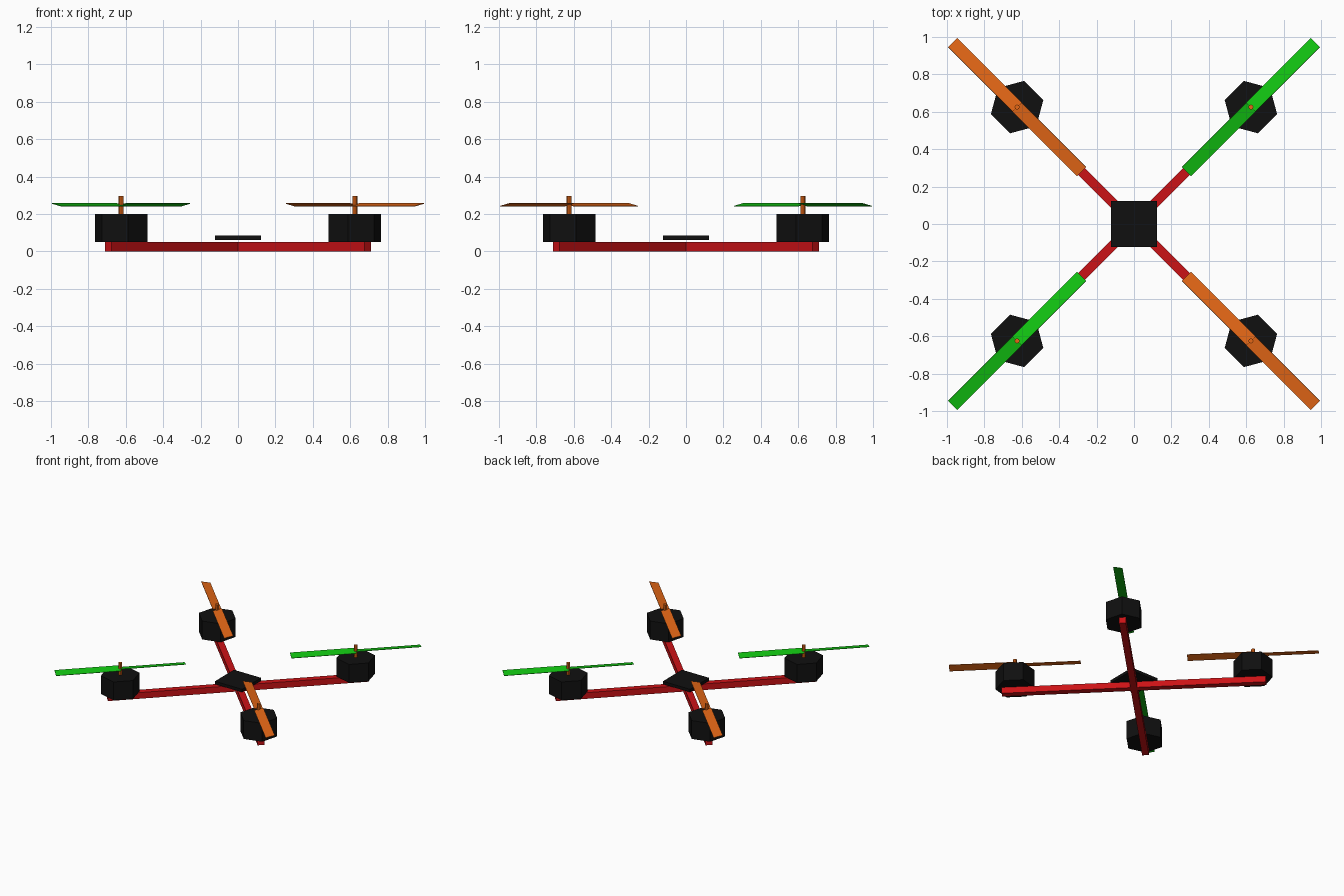
import bpy, bmesh, math
from mathutils import Matrix

if "Cube" in bpy.data.objects:
    bpy.data.objects.remove(bpy.data.objects["Cube"])


def material(name, rgb):
    m = bpy.data.materials.new(name)
    m.diffuse_color = (*rgb, 1)
    m.use_nodes = True
    m.node_tree.nodes["Principled BSDF"].inputs["Base Color"].default_value = m.diffuse_color
    return m


RED = material("red", (0.6, 0.006, 0.008))
BLACK = material("black", (0.005, 0.005, 0.005))
GREEN = material("green", (0.006, 0.55, 0.006))
ORANGE = material("orange", (0.8, 0.14, 0.008))


def finish(name, bm, mat, matrix=Matrix()):
    me = bpy.data.meshes.new(name)
    bm.transform(matrix)
    bm.to_mesh(me)
    bm.free()
    me.materials.append(mat)
    ob = bpy.data.objects.new(name, me)
    bpy.context.collection.objects.link(ob)
    return ob


def add_box(bm, size, matrix=Matrix()):
    bmesh.ops.create_cube(bm, size=1, matrix=matrix @ Matrix.Diagonal((*size, 1)))


def prism(name, sides, radius, z0, z1, mat, matrix):
    bm = bmesh.new()
    bmesh.ops.create_cone(bm, cap_ends=True, segments=sides, radius1=radius, radius2=radius,
                          depth=z1 - z0, matrix=Matrix.Translation((0, 0, (z0 + z1) / 2))
                          @ Matrix.Rotation(math.radians(90), 4, 'Z'))
    return finish(name, bm, mat, matrix)


# Crossed arms
for i, ang in enumerate((45, 135)):
    bm = bmesh.new()
    add_box(bm, (1.96, 0.05, 0.05), Matrix.Translation((0, 0, 0.025)))
    finish(f"cross_arm_{i + 1}", bm, RED, Matrix.Rotation(math.radians(ang), 4, 'Z'))

# Centre plate, floating just above the arms
bm = bmesh.new()
add_box(bm, (0.245, 0.245, 0.024), Matrix.Translation((0, 0, 0.073)))
finish("centre_plate", bm, BLACK)

# Four rotors: motor, shaft and a two-bladed propeller
OFFSET = 0.625 * math.sqrt(2)
HALF = 0.488
for i in range(4):
    place = (Matrix.Rotation(math.radians(45 + 90 * i), 4, 'Z')
             @ Matrix.Translation((OFFSET, 0, 0)))
    motor = prism(f"motor_{i + 1}", 6, 0.145, 0.05, 0.2, BLACK,
                  place @ Matrix.Rotation(math.radians(0), 4, 'Z'))
    prism(f"shaft_{i + 1}", 8, 0.014, 0.2, 0.295, ORANGE, place)

    # Blades pitch opposite ways; neighbouring rotors are mirrored
    spin = 1 if i % 2 == 0 else -1
    bm = bmesh.new()
    for side in (1, -1):
        pitch = Matrix.Rotation(math.radians(-12 * spin * side), 4, 'X')
        add_box(bm, (HALF, 0.07, 0.003),
                Matrix.Translation((side * HALF / 2, 0, 0.249)) @ pitch)
    finish(f"propeller_{i + 1}", bm, GREEN if spin > 0 else ORANGE, place)
